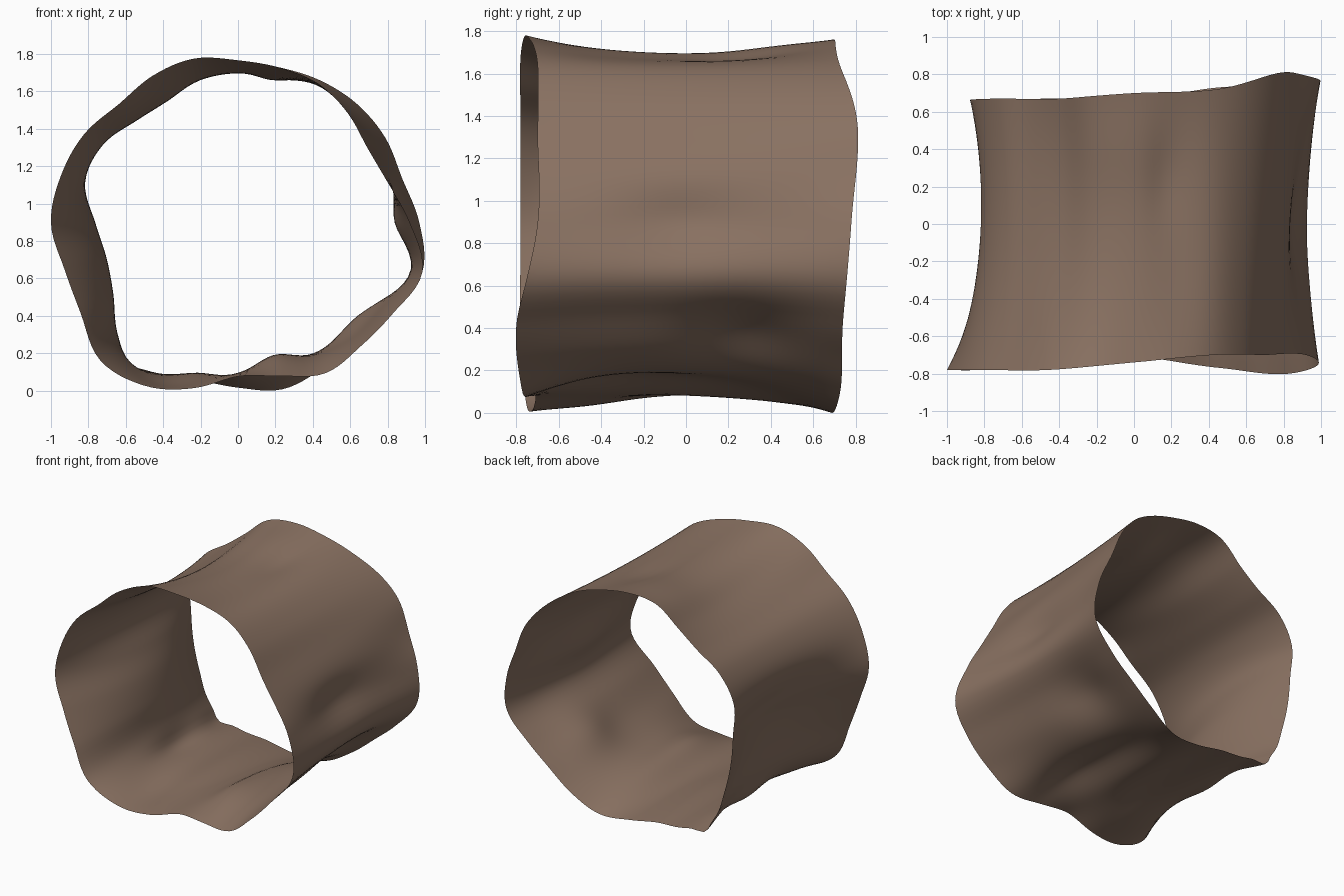
import bpy
import math

default = bpy.data.objects.get("Cube")
if default:
    bpy.data.objects.remove(default, do_unlink=True)

AROUND, ALONG = 144, 32
CENTRE_Z = 0.9

# Ring radii in hundredths, every 15 degrees counter-clockwise from +x
FRONT = [92, 83, 80, 83, 86, 86, 87, 91, 91, 90, 95, 98,
         100, 96, 97, 104, 100, 91, 82, 85, 93, 93, 96, 102]
MIDDLE = [87, 86, 84, 85, 85, 80, 80, 79, 76, 78, 84, 85,
          77, 73, 77, 89, 92, 83, 81, 75, 81, 86, 89, 96]
BACK = [97, 91, 91, 90, 88, 86, 86, 86, 80, 80, 87, 90,
        86, 87, 91, 98, 94, 87, 88, 92, 90, 90, 95, 102]
# Rim depths in hundredths, every 30 degrees
FRONT_RIM = [70, 70, 70, 74, 78, 78, 78, 78, 75, 71, 77, 80]
BACK_RIM = [78, 81, 72, 70, 67, 67, 66, 66, 67, 67, 73, 74]
# Soft dents and bulges: angle, spread, position along (-1 front to 1 back), height
DENTS = [(232, 4, 1, 0.05), (232, 5, 0.2, 0.05), (288, 13, -0.5, -0.03),
         (248, 12, -0.6, 0.02), (0, 10, -0.1, -0.03), (78, 7, 0.35, -0.02),
         (95, 18, 0.65, 0.015), (320, 14, 0.4, -0.07)]


def sample(values, turn):
    """Smooth closed interpolation through evenly spaced values."""
    n = len(values)
    i = math.floor(turn * n)
    t = turn * n - i
    a, b, c, d = (values[(i + k) % n] / 100 for k in (-1, 0, 1, 2))
    return b + t / 2 * (c - a + t * (2 * a - 5 * b + 4 * c - d + t * (3 * (b - c) + d - a)))


def surface_point(turn, s):
    front, middle, back = (sample(r, turn) for r in (FRONT, MIDDLE, BACK))
    radius = front * s * (s - 1) / 2 + middle * (1 - s * s) + back * s * (s + 1) / 2
    for angle, spread, pos, height in DENTS:
        gap = (turn * 360 - angle + 180) % 360 - 180
        radius += height * math.exp(-(gap / spread) ** 2 - ((s - pos) / 0.35) ** 2)
    y0, y1 = -sample(FRONT_RIM, turn), sample(BACK_RIM, turn)
    a = turn * math.tau
    return (radius * math.cos(a), y0 + (y1 - y0) * (s + 1) / 2,
            CENTRE_Z + radius * math.sin(a))


# Wavy open tunnel wall
verts = [surface_point(i / AROUND, 2 * j / ALONG - 1)
         for j in range(ALONG + 1) for i in range(AROUND)]
faces = []
for j in range(ALONG):
    for i in range(AROUND):
        k = (i + 1) % AROUND
        faces.append((j * AROUND + k, j * AROUND + i,
                      (j + 1) * AROUND + i, (j + 1) * AROUND + k))
lowest = min(v[2] for v in verts)
mesh = bpy.data.meshes.new("tunnel_wall")
mesh.from_pydata([(x, y, z - lowest) for x, y, z in verts], [], faces)
mesh.update()
wall = bpy.data.objects.new("tunnel_wall", mesh)
bpy.context.collection.objects.link(wall)
mesh.polygons.foreach_set("use_smooth", [True] * len(mesh.polygons))

# Earthy brown
brown = bpy.data.materials.new("earth_brown")
brown.use_nodes = True
colour = (0.25, 0.165, 0.12, 1)
brown.diffuse_color = colour
brown.node_tree.nodes["Principled BSDF"].inputs["Base Color"].default_value = colour
mesh.materials.append(brown)
